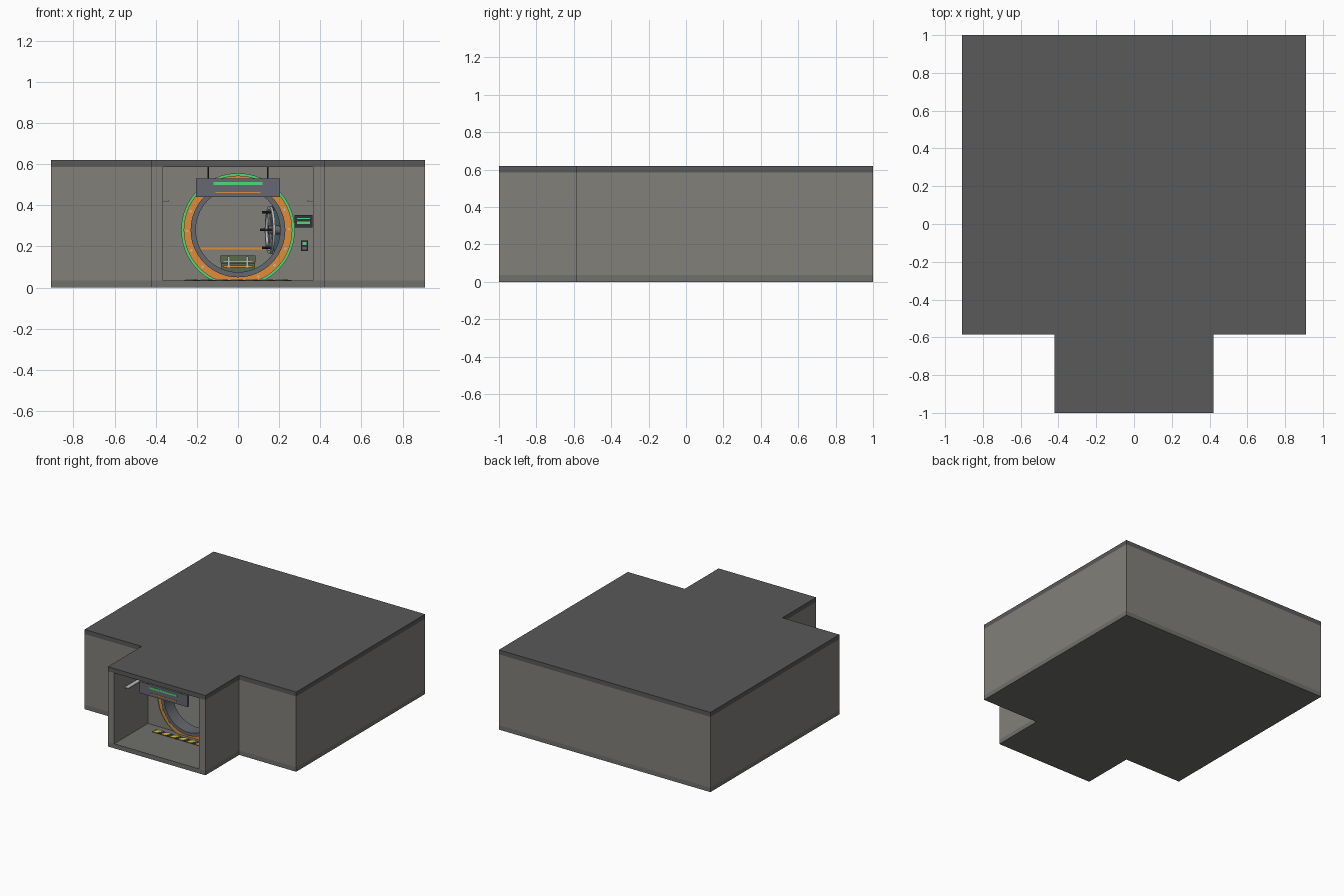
import bpy, bmesh, math
from mathutils import Vector, Matrix

if "Cube" in bpy.data.objects:
    bpy.data.objects.remove(bpy.data.objects["Cube"])


def material(name, r, g, b):
    m = bpy.data.materials.new(name)
    m.diffuse_color = (r, g, b, 1)
    m.use_nodes = True
    m.node_tree.nodes["Principled BSDF"].inputs["Base Color"].default_value = m.diffuse_color
    return m


WALL = material("concrete", 0.22, 0.215, 0.195)
SLAB = material("dark_concrete", 0.10, 0.10, 0.10)
FLOOR = material("floor_grey", 0.16, 0.16, 0.15)
STEEL = material("steel", 0.13, 0.14, 0.16)
LIGHT = material("light_steel", 0.5, 0.52, 0.54)
DARK = material("dark_metal", 0.03, 0.035, 0.04)
ORANGE = material("orange", 0.75, 0.27, 0.04)
GREEN = material("green_glow", 0.08, 0.7, 0.18)
YELLOW = material("yellow", 0.8, 0.55, 0.04)
TEAL = material("teal_steel", 0.1, 0.22, 0.25)
CRATE = material("crate_green", 0.10, 0.14, 0.08)


def finish(name, bm, mat, smooth=False):
    bmesh.ops.recalc_face_normals(bm, faces=bm.faces)
    me = bpy.data.meshes.new(name)
    bm.to_mesh(me)
    bm.free()
    me.materials.append(mat)
    ob = bpy.data.objects.new(name, me)
    bpy.context.collection.objects.link(ob)
    if smooth:
        bpy.ops.object.select_all(action='DESELECT')
        ob.select_set(True)
        bpy.context.view_layer.objects.active = ob
        bpy.ops.object.shade_smooth_by_angle(angle=math.radians(35))
    return ob


def box(name, x0, x1, y0, y1, z0, z1, mat):
    bm = bmesh.new()
    bmesh.ops.create_cube(bm, size=1)
    for v in bm.verts:
        v.co = (x0 if v.co.x < 0 else x1, y0 if v.co.y < 0 else y1, z0 if v.co.z < 0 else z1)
    return finish(name, bm, mat)


def prism(name, pts, z0, z1, mat):
    bm = bmesh.new()
    f = bm.faces.new([bm.verts.new((x, y, z0)) for x, y in pts])
    top = bmesh.ops.extrude_face_region(bm, geom=[f])["geom"]
    for v in top:
        if isinstance(v, bmesh.types.BMVert):
            v.co.z = z1
    return finish(name, bm, mat)


def rod(name, a, b, r, mat, n=16):
    a, b = Vector(a), Vector(b)
    bm = bmesh.new()
    m = Matrix.Translation((a + b) / 2) @ (b - a).to_track_quat('Z', 'Y').to_matrix().to_4x4()
    bmesh.ops.create_cone(bm, cap_ends=True, segments=n, radius1=r, radius2=r,
                          depth=(b - a).length, matrix=m)
    return finish(name, bm, mat, True)


def ring(name, center, axis, r0, r1, d0, d1, mat, n=64):
    """Square-section ring spun about an axis."""
    m = Matrix.Translation(center) @ Vector(axis).to_track_quat('Z', 'Y').to_matrix().to_4x4()
    bm = bmesh.new()
    loops = []
    for i in range(n):
        a = 2 * math.pi * i / n
        loops.append([bm.verts.new(m @ Vector((r * math.cos(a), r * math.sin(a), d)))
                      for r, d in ((r0, d0), (r1, d0), (r1, d1), (r0, d1))])
    for i in range(n):
        p, q = loops[i], loops[(i + 1) % n]
        for k in range(4):
            bm.faces.new((p[k], q[k], q[(k + 1) % 4], p[(k + 1) % 4]))
    return finish(name, bm, mat, True)


# floor and ceiling slabs share one T-shaped outline
W, V, T = 0.91, 0.42, 0.055
FY = -0.585
outline = [(-V, -1), (V, -1), (V, FY), (W, FY), (W, 1), (-W, 1), (-W, FY), (-V, FY)]
prism("floor_slab", outline, 0, 0.035, FLOOR)
prism("ceiling_slab", outline, 0.585, 0.62, SLAB)

# walls
Z0, Z1 = 0.035, 0.585
for s, side in ((-1, "left"), (1, "right")):
    a, b = sorted((s * V, s * (V - T)))
    box(side + "_entry_wall", a, b, -1, FY, Z0, Z1, WALL)
    a, b = sorted((s * W, s * (W - T)))
    box(side + "_room_wall", a, b, FY + T, 1, Z0, Z1, WALL)
box("back_wall", -W + T, W - T, 1 - T, 1, Z0, Z1, WALL)

# vault wall with a round doorway
C = Vector((0, FY, 0.28))
vault_wall = box("vault_wall", -W, W, FY, FY + T, Z0, Z1, WALL)
cutter = rod("doorway_cutter", C - Vector((0, 0.2, 0)), C + Vector((0, 0.2, 0)), 0.22, WALL, 64)
cutter.hide_render = True
mod = vault_wall.modifiers.new("doorway", 'BOOLEAN')
mod.object, mod.operation, mod.solver = cutter, 'DIFFERENCE', 'EXACT'
bpy.context.view_layer.objects.active = vault_wall
bpy.ops.object.modifier_apply(modifier=mod.name)
bpy.data.objects.remove(cutter)

# door surround rings and bolts
F = (0, -1, 0)
ring("glow_rim", C, F, 0.264, 0.276, -0.005, 0.012, GREEN)
ring("orange_frame", C, F, 0.229, 0.264, -0.005, 0.02, ORANGE)
ring("steel_tunnel", C, F, 0.205, 0.23, -T - 0.02, 0.03, STEEL)
for i in range(16):
    a = math.radians(22.5 * (i + 0.05))
    p = C + Vector((0.247 * math.cos(a), 0, 0.247 * math.sin(a)))
    if p.z > 0.05:
        rod("frame_bolt", p + Vector((0, -0.018, 0)), p + Vector((0, -0.027, 0)), 0.006, LIGHT, 8)

# open round door, swung into the room, with hand wheel
ang = math.radians(10)
n = Vector((-math.cos(ang), -math.sin(ang), 0))
t = Vector((-n.y, n.x, 0))
D = Vector((0.2, -0.29, 0.28))
rod("door_disc", D, D - n * 0.05, 0.2, TEAL, 64)
ring("door_rim", D, n, 0.175, 0.2, -0.01, 0.008, STEEL)
rod("door_hub", D - n * 0.01, D + n * 0.055, 0.022, STEEL, 24)
ring("hand_wheel", D + n * 0.045, n, 0.1, 0.115, -0.006, 0.006, LIGHT, 40)
for i in range(6):
    a = math.radians(60 * i)
    d = t * math.cos(a) + Vector((0, 0, math.sin(a)))
    rod("wheel_spoke", D + n * 0.045, D + n * 0.045 + d * 0.105, 0.005, LIGHT, 10)
    rod("wheel_grip", D + n * 0.045 + d * 0.1, D + n * 0.075 + d * 0.1, 0.006, DARK, 10)
for i in range(12):
    a = math.radians(30 * i)
    p = D + (t * math.cos(a) + Vector((0, 0, math.sin(a)))) * 0.187
    rod("door_bolt", p, p + n * 0.014, 0.007, LIGHT, 8)
for z in (0.2, 0.36):
    rod("door_hinge", (0.25, -0.505, z - 0.03), (0.25, -0.505, z + 0.03), 0.02, STEEL)

# hanging sign board with plain light bars
box("sign_board", -0.205, 0.205, -0.915, -0.895, 0.44, 0.53, STEEL)
box("sign_green_bar", -0.12, 0.12, -0.918, -0.915, 0.498, 0.512, GREEN)
box("sign_orange_bar", -0.11, 0.11, -0.918, -0.915, 0.459, 0.465, ORANGE)
for x in (-0.145, 0.145):
    rod("sign_hanger", (x, -0.905, 0.53), (x, -0.905, 0.585), 0.004, DARK, 10)

# slim wall lights along the entry
for s in (-1, 1):
    a, b = sorted((s * 0.365, s * 0.335))
    box("entry_wall_light", a, b, -0.87, -0.64, 0.418, 0.426, LIGHT)

# wall console and door button
box("console_body", 0.275, 0.362, -0.61, FY, 0.293, 0.352, DARK)
box("console_screen", 0.287, 0.35, -0.613, -0.61, 0.31, 0.322, GREEN)
box("console_status_bar", 0.287, 0.35, -0.613, -0.61, 0.334, 0.338, GREEN)
box("button_plate", 0.307, 0.341, -0.6, FY, 0.178, 0.23, DARK)
box("button_green", 0.314, 0.334, -0.606, -0.6, 0.206, 0.222, GREEN)
box("button_lower", 0.314, 0.334, -0.606, -0.6, 0.184, 0.198, STEEL)

# hazard strip on the floor before the doorway
box("hazard_strip", -0.26, 0.26, -0.685, -0.635, 0.035, 0.038, DARK)
for i in range(7):
    x = -0.255 + i * 0.073
    prism("hazard_stripe", [(x, -0.685), (x + 0.036, -0.685), (x + 0.06, -0.635), (x + 0.024, -0.635)],
          0.037, 0.040, YELLOW)

# vault room: painted wall line and a low strongbox on a pallet
box("wall_line", -W + T, W - T, 0.94, 1 - T, 0.186, 0.196, ORANGE)
box("pallet", -0.1, 0.1, 0.12, 0.28, 0.035, 0.055, DARK)
box("strongbox_body", -0.083, 0.083, 0.14, 0.26, 0.055, 0.12, CRATE)
box("strongbox_lid", -0.086, 0.086, 0.135, 0.265, 0.123, 0.157, CRATE)
box("strongbox_band", -0.07, 0.07, 0.132, 0.14, 0.098, 0.108, ORANGE)
box("strongbox_glow", -0.07, 0.07, 0.13, 0.135, 0.124, 0.129, GREEN)
for x in (-0.045, 0.045):
    box("strongbox_latch", x - 0.007, x + 0.007, 0.127, 0.135, 0.095, 0.15, LIGHT)
